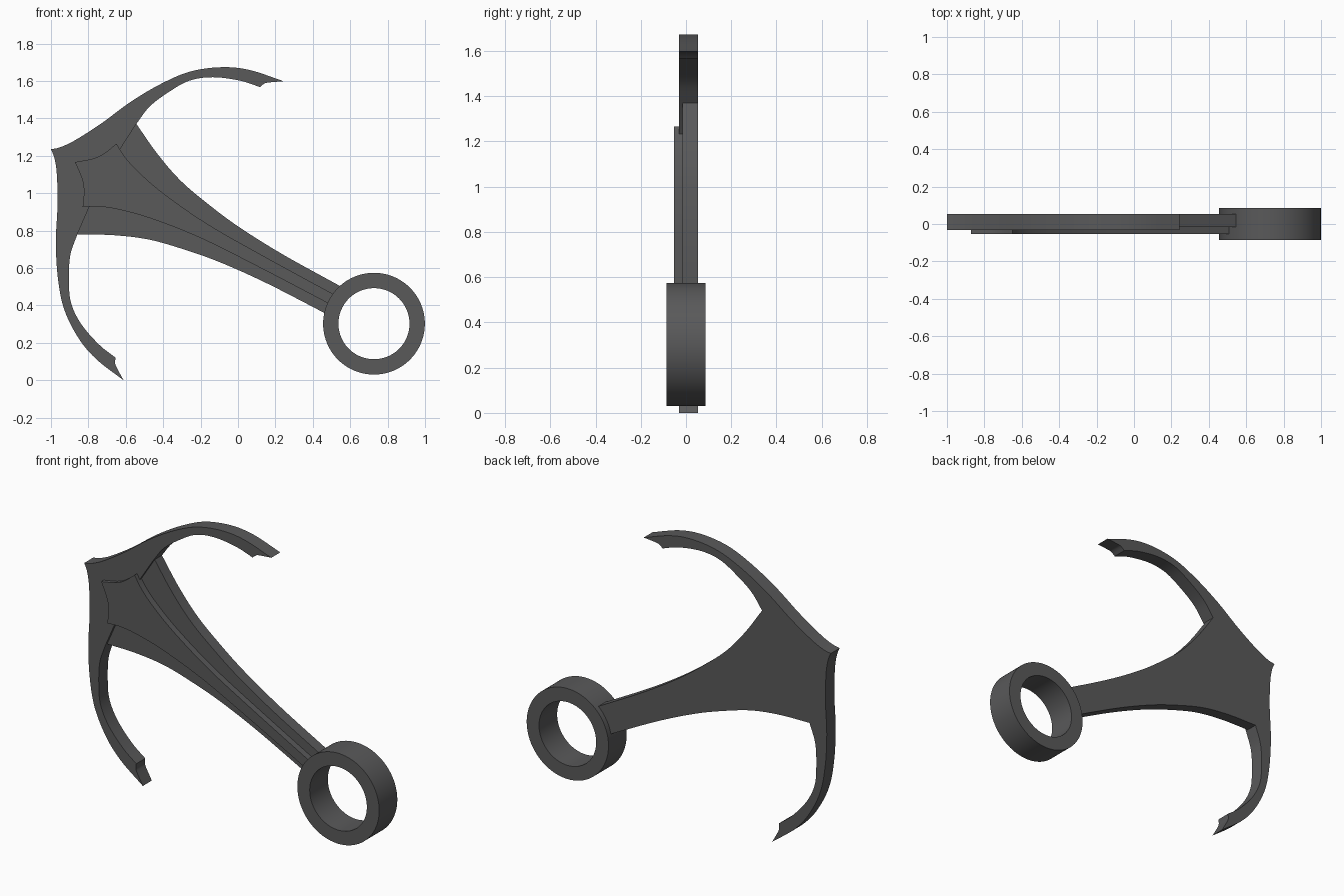
import bpy, bmesh, math
from mathutils import Vector

if "Cube" in bpy.data.objects:
    bpy.data.objects.remove(bpy.data.objects["Cube"])

# Anchor axis: s runs from the ring to the crown, t runs across it
ORIGIN = Vector((0.731, 0.310))
U = Vector((-0.882, 0.471))
V = Vector((0.471, 0.882))

steel = bpy.data.materials.new("dark_grey")
steel.diffuse_color = (0.1, 0.1, 0.102, 1)
steel.use_nodes = True
steel.node_tree.nodes["Principled BSDF"].inputs["Base Color"].default_value = steel.diffuse_color


def smooth_run(pts, n=6):
    """Catmull-Rom curve through the points."""
    p = [Vector(q) for q in pts]
    if len(p) < 3:
        return p
    p = [2 * p[0] - p[1]] + p + [2 * p[-1] - p[-2]]
    out = []
    for i in range(1, len(p) - 2):
        a, b, c, d = p[i - 1:i + 3]
        for k in range(n):
            x = k / n
            out.append(0.5 * (2 * b + (c - a) * x + (2 * a - 5 * b + 4 * c - d) * x * x
                              + (3 * b - a - 3 * c + d) * x ** 3))
    out.append(p[-2])
    return out


def finish(name, bm):
    bmesh.ops.recalc_face_normals(bm, faces=bm.faces[:])
    me = bpy.data.meshes.new(name)
    bm.to_mesh(me)
    bm.free()
    me.materials.append(steel)
    ob = bpy.data.objects.new(name, me)
    bpy.context.collection.objects.link(ob)
    bpy.ops.object.select_all(action='DESELECT')
    ob.select_set(True)
    bpy.context.view_layer.objects.active = ob
    bpy.ops.object.shade_smooth_by_angle(angle=math.radians(30))
    return ob


def plate(name, runs, y0, y1):
    """Half outline made of curved runs, mirrored over the axis and extruded in y."""
    half = []
    for run in runs:
        for q in smooth_run(run):
            if not half or (q - half[-1]).length > 1e-4:
                half.append(q)
    other = [Vector((q.x, -q.y)) for q in reversed(half) if abs(q.y) > 1e-4]
    bm = bmesh.new()
    verts = []
    for q in half + other:
        w = ORIGIN + U * q.x + V * q.y
        verts.append(bm.verts.new((w.x, y0, w.y)))
    face = bm.faces.new(verts)
    res = bmesh.ops.extrude_face_region(bm, geom=[face], use_keep_orig=True)
    bmesh.ops.translate(bm, vec=(0, y1 - y0, 0),
                        verts=[g for g in res["geom"] if isinstance(g, bmesh.types.BMVert)])
    return finish(name, bm)


# Crown and both curved arms with notched tips
plate("arms", [
    [(1.963, 0), (1.925, .032), (1.872, .103), (1.791, .247), (1.708, .421), (1.611, .582),
     (1.502, .717), (1.363, .818), (1.223, .875), (1.037, .907)],
    [(1.037, .907), (1.103, .864), (1.122, .846), (1.133, .820)],
    [(1.133, .820), (1.244, .80), (1.38, .748), (1.48, .675), (1.545, .578), (1.604, .453),
     (1.624, .335)],
    [(1.624, .335), (1.637, .174)],
    [(1.637, .174), (1.637, 0)],
], -0.031, 0.054)

# Flared shank behind the arms
plate("shank", [
    [(.24, .083), (.6, .088), (.87, .106), (1.07, .135), (1.27, .178), (1.45, .247),
     (1.624, .335)],
    [(1.624, .335), (1.70, .28)],
    [(1.70, .28), (1.75, 0)],
], -0.015, 0.054)

# Raised front rib with pointed head
plate("raised_rib", [
    [(.24, .028), (.7, .032), (1.04, .042), (1.32, .075), (1.5, .116), (1.6, .153),
     (1.668, .192)],
    [(1.668, .192), (1.699, .12), (1.738, .065), (1.817, 0)],
], -0.054, 0.0)

# Ring at the end of the shank
bm = bmesh.new()
N = 96
rect = [(0.272, -0.086), (0.272, 0.086), (0.19, 0.086), (0.19, -0.086)]
loops = [[bm.verts.new((0.727 + r * math.cos(2 * math.pi * i / N), y,
                        0.302 + r * math.sin(2 * math.pi * i / N))) for r, y in rect]
         for i in range(N)]
for i in range(N):
    a, b = loops[i], loops[(i + 1) % N]
    for k in range(4):
        m = (k + 1) % 4
        bm.faces.new((a[k], a[m], b[m], b[k]))
finish("ring", bm)
